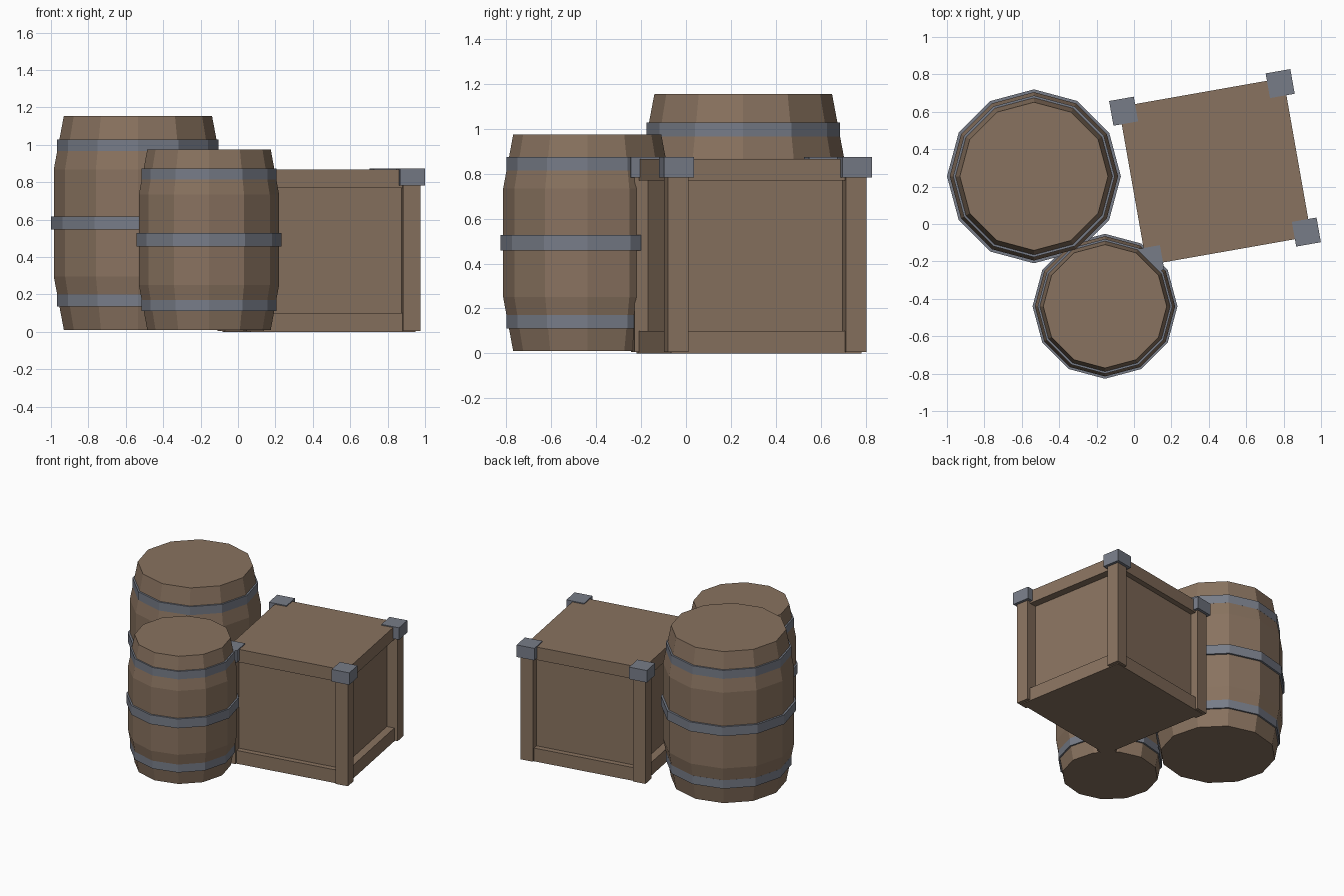
import bpy
import math
from mathutils import Matrix, Vector

cube = bpy.data.objects.get("Cube")
if cube:
    bpy.data.objects.remove(cube, do_unlink=True)


def make_material(name, color):
    mat = bpy.data.materials.new(name)
    mat.use_nodes = True
    mat.diffuse_color = (*color, 1)
    mat.node_tree.nodes["Principled BSDF"].inputs["Base Color"].default_value = (*color, 1)
    return mat


wood = make_material("brown wood", (0.25, 0.17, 0.115))
metal = make_material("grey metal", (0.185, 0.202, 0.245))


def add_mesh(name, verts, faces, mat):
    mesh = bpy.data.meshes.new(name)
    mesh.from_pydata(verts, [], faces)
    mesh.materials.append(mat)
    obj = bpy.data.objects.new(name, mesh)
    bpy.context.collection.objects.link(obj)
    return obj


def lathe(name, center, profile, mat, sides=12):
    """Closed solid turned from (radius, height) pairs, bottom to top."""
    verts = []
    for r, z in profile:
        for i in range(sides):
            a = math.tau * i / sides
            verts.append((center[0] + r * math.cos(a), center[1] + r * math.sin(a), z))
    faces = [tuple(reversed(range(sides)))]
    for k in range(len(profile) - 1):
        for i in range(sides):
            j = (i + 1) % sides
            lo, hi = k * sides, (k + 1) * sides
            faces.append((lo + i, lo + j, hi + j, hi + i))
    top = (len(profile) - 1) * sides
    faces.append(tuple(range(top, top + sides)))
    return add_mesh(name, verts, faces, mat)


def barrel(name, center, radius, height):
    base = 0.01
    # Staved body: straight belly, tapered ends
    shape = [(0.88, 0), (1, 0.25), (1, 0.75), (0.88, 1)]
    lathe(name + "_body", center, [(radius * r, base + height * t) for r, t in shape], wood)
    # Three metal hoops
    hoops = [("lower", 0.1375, 0.96, 0.064), ("middle", 0.5, 1.033, 0.07), ("upper", 0.8625, 0.96, 0.064)]
    for label, t, r, h in hoops:
        z = base + height * t
        lathe(f"{name}_{label}_hoop", center,
              [(radius * r, z - h / 2), (radius * r, z + h / 2)], metal)


barrel("large_barrel", (-0.535, 0.255), 0.45, 1.145)
barrel("small_barrel", (-0.155, -0.44), 0.375, 0.965)

# Crate frame of reference, turned on the ground
crate = Matrix.Translation((0.433, 0.28, 0)) @ Matrix.Rotation(math.radians(10), 4, 'Z')


def crate_box(name, x, y, half_x, half_y, z0, z1, mat):
    corners = [(-1, -1), (1, -1), (1, 1), (-1, 1)]
    verts = [crate @ Vector((x + sx * half_x, y + sy * half_y, z))
             for z in (z0, z1) for sx, sy in corners]
    faces = [(3, 2, 1, 0), (4, 5, 6, 7)]
    faces += [(i, (i + 1) % 4, (i + 1) % 4 + 4, i + 4) for i in range(4)]
    return add_mesh(name, verts, faces, mat)


# Recessed panels between solid bottom and lid rails
crate_box("crate_panels", 0, 0, 0.39, 0.39, 0.05, 0.82, wood)
crate_box("crate_bottom", 0, 0, 0.447, 0.43, 0, 0.1, wood)
crate_box("crate_lid", 0, 0, 0.447, 0.43, 0.77, 0.867, wood)

# Corner posts with metal caps
for side_x, sx in (("left", 1), ("right", -1)):
    for side_y, sy in (("front", -1), ("back", 1)):
        x, y = sx * 0.425, sy * 0.403
        crate_box(f"{side_y}_{side_x}_post", x, y, 0.047, 0.047, 0.005, 0.8, wood)
        crate_box(f"{side_y}_{side_x}_cap", x, y, 0.067, 0.067, 0.783, 0.874, metal)
